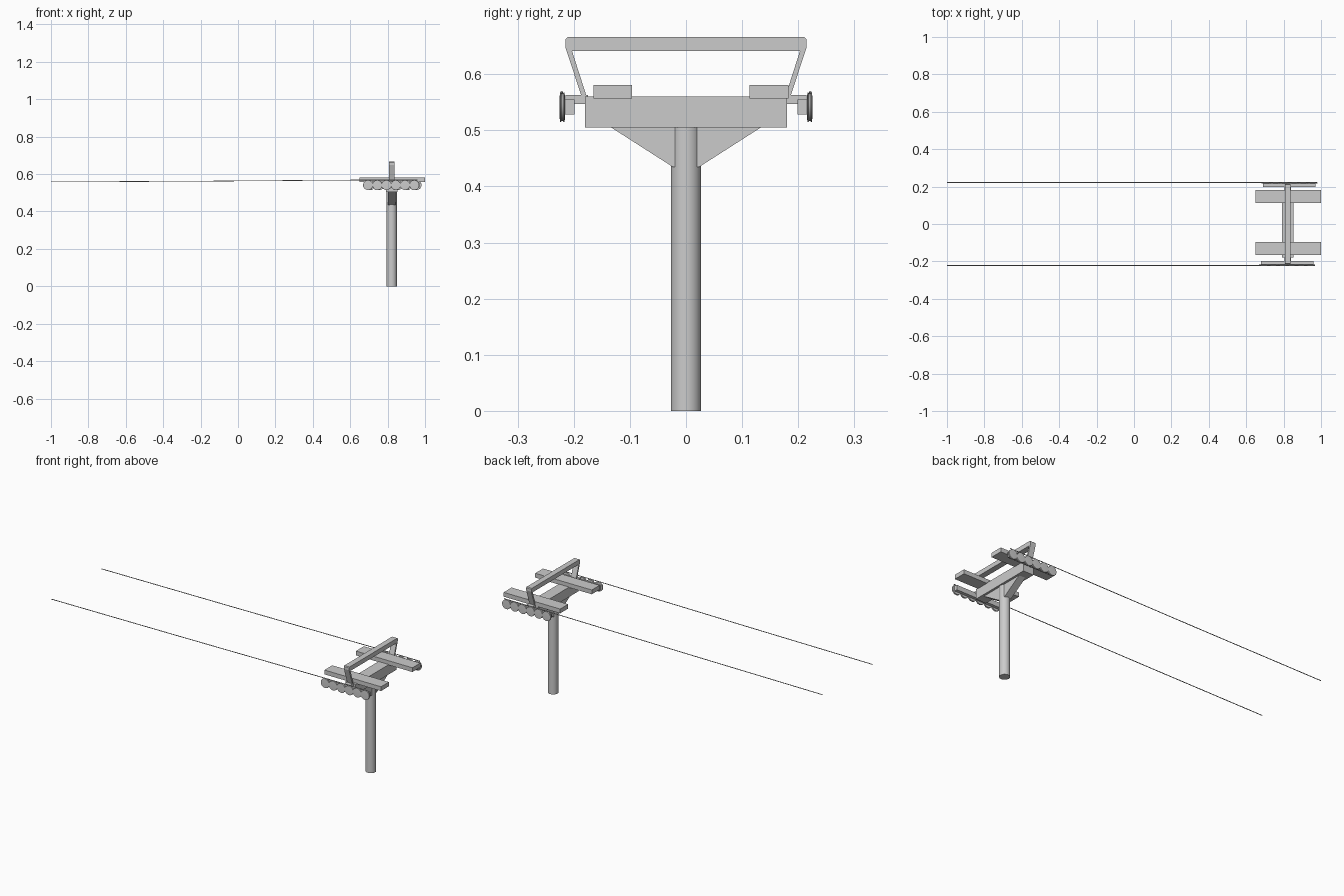
import bpy, bmesh, math
from mathutils import Matrix, Vector

if "Cube" in bpy.data.objects:
    bpy.data.objects.remove(bpy.data.objects["Cube"])

CX = 0.822  # tower axis


def finish(name, bm, smooth=False):
    bmesh.ops.recalc_face_normals(bm, faces=bm.faces)
    me = bpy.data.meshes.new(name)
    bm.to_mesh(me)
    bm.free()
    ob = bpy.data.objects.new(name, me)
    bpy.context.collection.objects.link(ob)
    if smooth:
        bpy.ops.object.select_all(action='DESELECT')
        ob.select_set(True)
        bpy.context.view_layer.objects.active = ob
        bpy.ops.object.shade_smooth_by_angle(angle=math.radians(35))
    return ob


def box(name, x0, x1, y0, y1, z0, z1):
    bm = bmesh.new()
    c = Vector(((x0 + x1) / 2, (y0 + y1) / 2, (z0 + z1) / 2))
    bmesh.ops.create_cube(bm, size=1, matrix=Matrix.Translation(c) @ Matrix.Diagonal((x1 - x0, abs(y1 - y0), z1 - z0, 1)))
    return finish(name, bm)


def plate(name, yz, x0, x1):
    """Extrude a y-z outline along x."""
    bm = bmesh.new()
    f = bm.faces.new([bm.verts.new((x0, y, z)) for y, z in yz])
    ext = bmesh.ops.extrude_face_region(bm, geom=[f], use_keep_orig=True)
    bmesh.ops.translate(bm, vec=(x1 - x0, 0, 0), verts=[v for v in ext['geom'] if isinstance(v, bmesh.types.BMVert)])
    return finish(name, bm)


def lathe_y(name, profile, x, y, z, n=24):
    """Closed (radius, y offset) profile spun about a y axis."""
    bm = bmesh.new()
    rings = [[bm.verts.new((x + r * math.cos(2 * math.pi * i / n), y + o, z + r * math.sin(2 * math.pi * i / n)))
              for i in range(n)] for r, o in profile]
    for a, b in zip(rings, rings[1:]):
        for i in range(n):
            bm.faces.new((a[i], a[(i + 1) % n], b[(i + 1) % n], b[i]))
    bm.faces.new(rings[0])
    bm.faces.new(rings[-1])
    return finish(name, bm, True)


# Tower post
bm = bmesh.new()
bmesh.ops.create_cone(bm, cap_ends=True, segments=32, radius1=0.027, radius2=0.027, depth=0.507,
                      matrix=Matrix.Translation((CX, 0, 0.2535)))
finish("tower_post", bm, True)

# Crossarm
box("crossarm", CX - 0.032, CX + 0.032, -0.18, 0.18, 0.505, 0.56)

# Lifting frame: one closed outline, mirrored about y = 0
outer = [(0.178, 0.55), (0.187, 0.563), (0.215, 0.648), (0.215, 0.662), (0.211, 0.666)]
inner = [(0.203, 0.641), (0.178, 0.563)]
outline = outer + [(-y, z) for y, z in reversed(outer)] + [(-y, z) for y, z in reversed(inner)] + inner
plate("lifting_frame", outline, CX - 0.016, CX + 0.016)

wheel_profile = [(0.021, -0.0045), (0.026, -0.0042), (0.0265, -0.003), (0.0245, -0.001),
                 (0.0245, 0.001), (0.0265, 0.003), (0.026, 0.0042), (0.021, 0.0045)]

for side, s in (("front", -1), ("back", 1)):
    # Gusset between post and crossarm
    plate(side + "_gusset", [(s * 0.02, 0.435), (s * 0.024, 0.435), (s * 0.135, 0.506), (s * 0.02, 0.506)],
          CX - 0.02, CX + 0.02)

    # Work platform
    y0, y1 = (-0.165, -0.096) if s < 0 else (0.113, 0.183)
    box(side + "_platform", 0.65, 1.0, y0, y1, 0.557, 0.581)

    # Sheave train: bracket, beam and six wheels
    sx = 0.819 if s < 0 else 0.831
    box(side + "_bracket", CX - 0.018, CX + 0.018, s * 0.175, s * 0.215, 0.547, 0.563)
    box(side + "_sheave_beam", sx - 0.14, sx + 0.14, s * 0.199, s * 0.2165, 0.528, 0.555)
    for i in range(6):
        lathe_y(f"{side}_sheave_{i + 1}", wheel_profile, sx + (i - 2.5) * 0.0495, s * 0.2205, 0.541)

    # Haul cable running over the sheaves
    cu = bpy.data.curves.new(side + "_cable", 'CURVE')
    cu.dimensions = '3D'
    cu.bevel_depth = 0.002
    cu.bevel_resolution = 1
    cu.use_fill_caps = True
    sp = cu.splines.new('POLY')
    path = [(-1, 0.558), (-0.2, 0.562), (0.35, 0.566), (0.69, 0.5685), (sx + 0.14, 0.5685)]
    sp.points.add(len(path) - 1)
    for p, (x, z) in zip(sp.points, path):
        p.co = (x, s * 0.2215, z, 1)
    bpy.context.collection.objects.link(bpy.data.objects.new(side + "_cable", cu))
